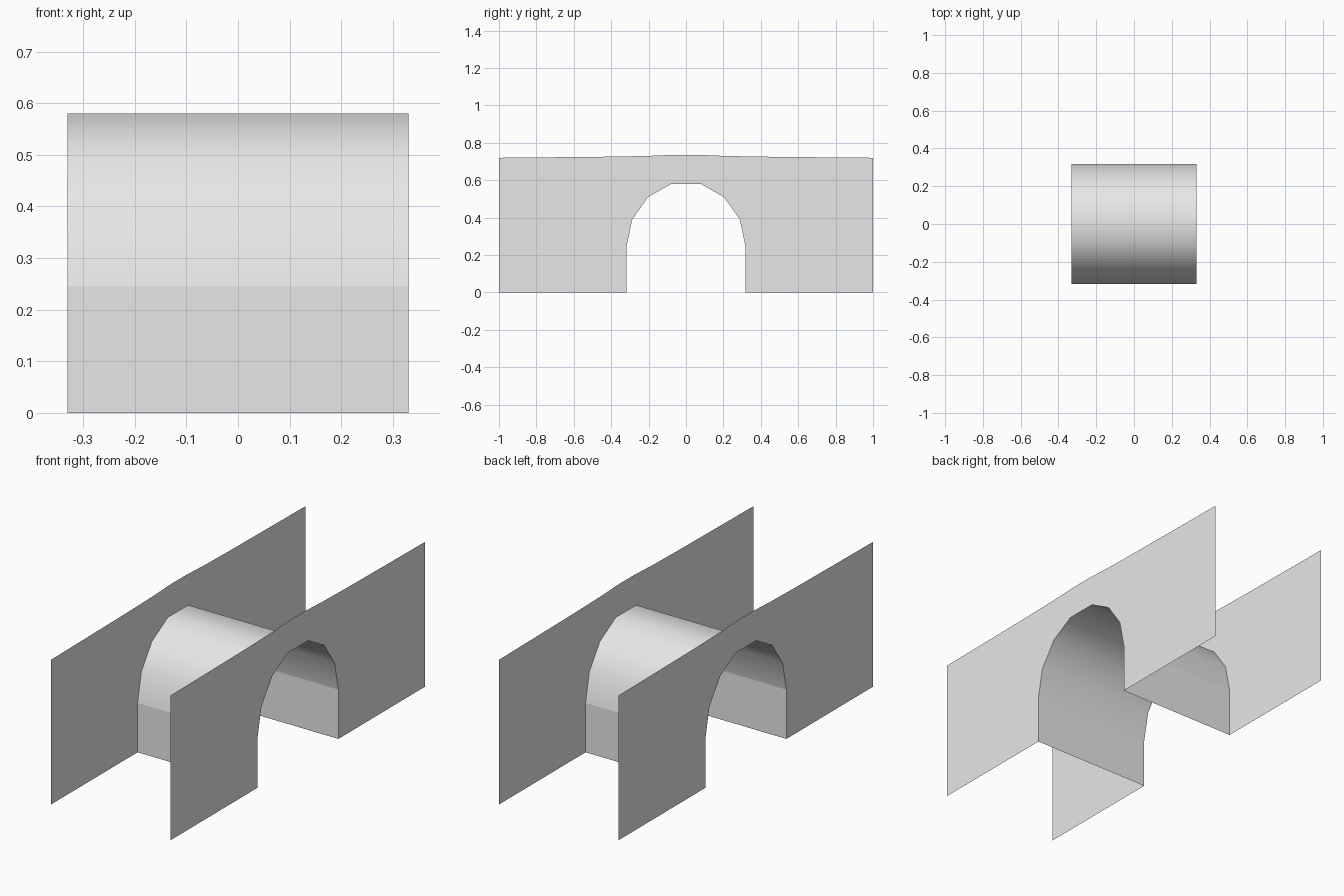
import bpy

cube = bpy.data.objects.get("Cube")
if cube:
    bpy.data.objects.remove(cube, do_unlink=True)

HALF_WIDTH = 0.33
SPRING = 0.245  # height where the straight legs meet the vault

# One flat colour
grey = bpy.data.materials.new("light_grey")
grey.use_nodes = True
grey.diffuse_color = (0.8, 0.8, 0.8, 1)
grey.node_tree.nodes["Principled BSDF"].inputs["Base Color"].default_value = (0.8, 0.8, 0.8, 1)


def mirrored(half):
    """Complete a (y, z) outline given from -y towards the middle."""
    return half + [(-y, z) for y, z in reversed(half)]


def add_sheet(name, verts, faces):
    mesh = bpy.data.meshes.new(name)
    mesh.from_pydata(verts, [], faces)
    mesh.materials.append(grey)
    obj = bpy.data.objects.new(name, mesh)
    bpy.context.collection.objects.link(obj)
    return obj


arch = mirrored([(-0.318, 0), (-0.318, SPRING), (-0.288, 0.39), (-0.203, 0.51), (-0.08, 0.58)])
parapet = mirrored([(-1, 0.72), (-0.78, 0.722), (-0.4, 0.726), (-0.2, 0.73), (-0.06, 0.736)])

# Side walls: thin sheets with the arch opening cut from the bottom
outline = [(-1, 0)] + arch + [(1, 0)] + parapet[::-1]
for name, x in (("left_wall", HALF_WIDTH), ("right_wall", -HALF_WIDTH)):
    loop = list(range(len(outline)))
    add_sheet(name, [(x, y, z) for y, z in outline], [loop if x > 0 else loop[::-1]])

# Vault: the arch outline swept between the walls
n = len(arch)
verts = [(x, y, z) for x in (-HALF_WIDTH, HALF_WIDTH) for y, z in arch]
faces = [(i, i + n, i + n + 1, i + 1) for i in range(n - 1)]
vault = add_sheet("arch_vault", verts, faces)

# Curved part is smooth, the straight legs stay flat
for face in vault.data.polygons:
    face.use_smooth = face.center.z > SPRING
